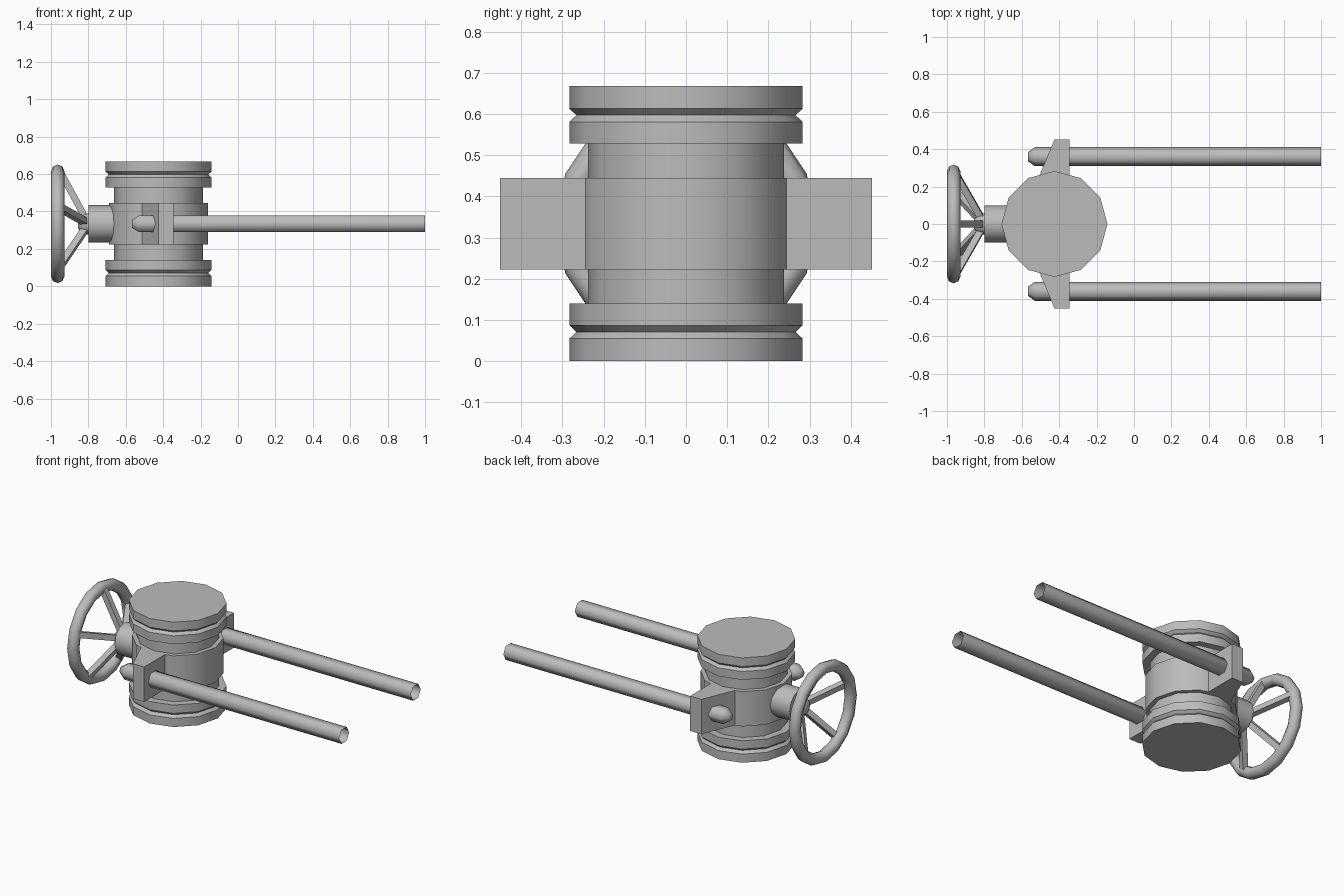
import bpy, bmesh, math
from mathutils import Vector, Matrix

cube = bpy.data.objects.get("Cube")
if cube:
    bpy.data.objects.remove(cube)

metal = bpy.data.materials.new("grey_metal")
metal.use_nodes = True
GREY = (0.5, 0.5, 0.5, 1)
metal.diffuse_color = GREY
metal.node_tree.nodes["Principled BSDF"].inputs["Base Color"].default_value = GREY

CX, CZ = -0.425, 0.334      # valve centre


def finish(name, bm, angle):
    bmesh.ops.recalc_face_normals(bm, faces=bm.faces)
    mesh = bpy.data.meshes.new(name)
    bm.to_mesh(mesh)
    bm.free()
    mesh.materials.append(metal)
    obj = bpy.data.objects.new(name, mesh)
    bpy.context.collection.objects.link(obj)
    bpy.ops.object.select_all(action='DESELECT')
    obj.select_set(True)
    bpy.context.view_layer.objects.active = obj
    if angle:
        bpy.ops.object.shade_smooth_by_angle(angle=math.radians(angle))
    return obj


def lathe(name, profile, sides, matrix, angle=35, open_end=False):
    """Rings of (radius, height) along local z, capped at the ends."""
    bm = bmesh.new()
    rings = []
    for r, h in profile:
        rings.append([bm.verts.new(matrix @ Vector((
            r * math.cos(math.tau * i / sides), r * math.sin(math.tau * i / sides), h)))
            for i in range(sides)])
    for a, b in zip(rings, rings[1:]):
        for i in range(sides):
            j = (i + 1) % sides
            bm.faces.new((a[i], a[j], b[j], b[i]))
    bm.faces.new(rings[0])
    if not open_end:
        bm.faces.new(rings[-1])
    return finish(name, bm, angle)


# Valve body: grooved flanges, necks and thick middle, mirrored about mid height
lower = [(0.283, 0), (0.283, 0.055), (0.266, 0.071), (0.283, 0.087), (0.283, 0.14),
         (0.238, 0.14), (0.238, 0.223), (0.265, 0.223)]
upper = [(r, 2 * CZ - h) for r, h in reversed(lower)]
lathe("valve_body", lower + upper, 12, Matrix.Translation((CX, 0, 0)))

# Side lugs and the guide rods running through them
along_x = Matrix.Rotation(math.pi / 2, 4, 'Y')
for side, label in ((1, "left"), (-1, "right")):
    bm = bmesh.new()
    outline = [(-0.345, 0.1), (-0.345, 0.452), (-0.425, 0.452), (-0.52, 0.225), (-0.52, 0.1)]
    base = bm.faces.new([bm.verts.new((x, side * y, 0.223)) for x, y in outline])
    ext = bmesh.ops.extrude_face_region(bm, geom=[base])
    bmesh.ops.translate(bm, vec=(0, 0, 0.222),
                        verts=[v for v in ext["geom"] if isinstance(v, bmesh.types.BMVert)])
    finish(label + "_lug", bm, 0)

    turn = Matrix.Rotation(math.pi / 2, 4, 'Z')
    lathe(label + "_guide_rod", [(0.024, -0.567), (0.051, -0.53), (0.051, 1.0)], 6,
          Matrix.Translation((0, side * 0.36, CZ)) @ along_x @ turn, 65, open_end=True)

# Stem socket and rounded hub
axis = Matrix.Translation((0, 0, CZ)) @ along_x
lathe("stem_socket", [(0.1, -0.8), (0.1, -0.55)], 12, axis)
lathe("wheel_hub", [(0.025, -0.855), (0.048, -0.84), (0.056, -0.82), (0.056, -0.78)], 12, axis, 50)

# Handwheel rim
WX, RIM, TUBE = -0.964, 0.281, 0.036
bpy.ops.mesh.primitive_torus_add(major_segments=16, minor_segments=8, major_radius=RIM,
                                 minor_radius=TUBE, location=(WX, 0, CZ),
                                 rotation=(0, math.pi / 2, 0))
rim = bpy.context.object
rim.name = "wheel_rim"
rim.data.materials.append(metal)
bpy.ops.object.shade_smooth_by_angle(angle=math.radians(50))

# Five dished spokes, the first pointing up
for k in range(5):
    a = math.tau * k / 5
    out = Vector((0, math.sin(a), math.cos(a)))
    start = Vector((-0.815, 0, CZ)) + out * 0.03
    end = Vector((WX + 0.012, 0, CZ)) + out * RIM
    d = end - start
    side = out.cross(Vector((1, 0, 0)))
    up = d.normalized().cross(side)
    frame = Matrix((side, up, d.normalized())).transposed().to_4x4()
    lathe(f"wheel_spoke_{k + 1}", [(0.025, 0), (0.025, d.length)], 4,
          Matrix.Translation(start) @ frame @ Matrix.Rotation(math.pi / 4, 4, 'Z'))
